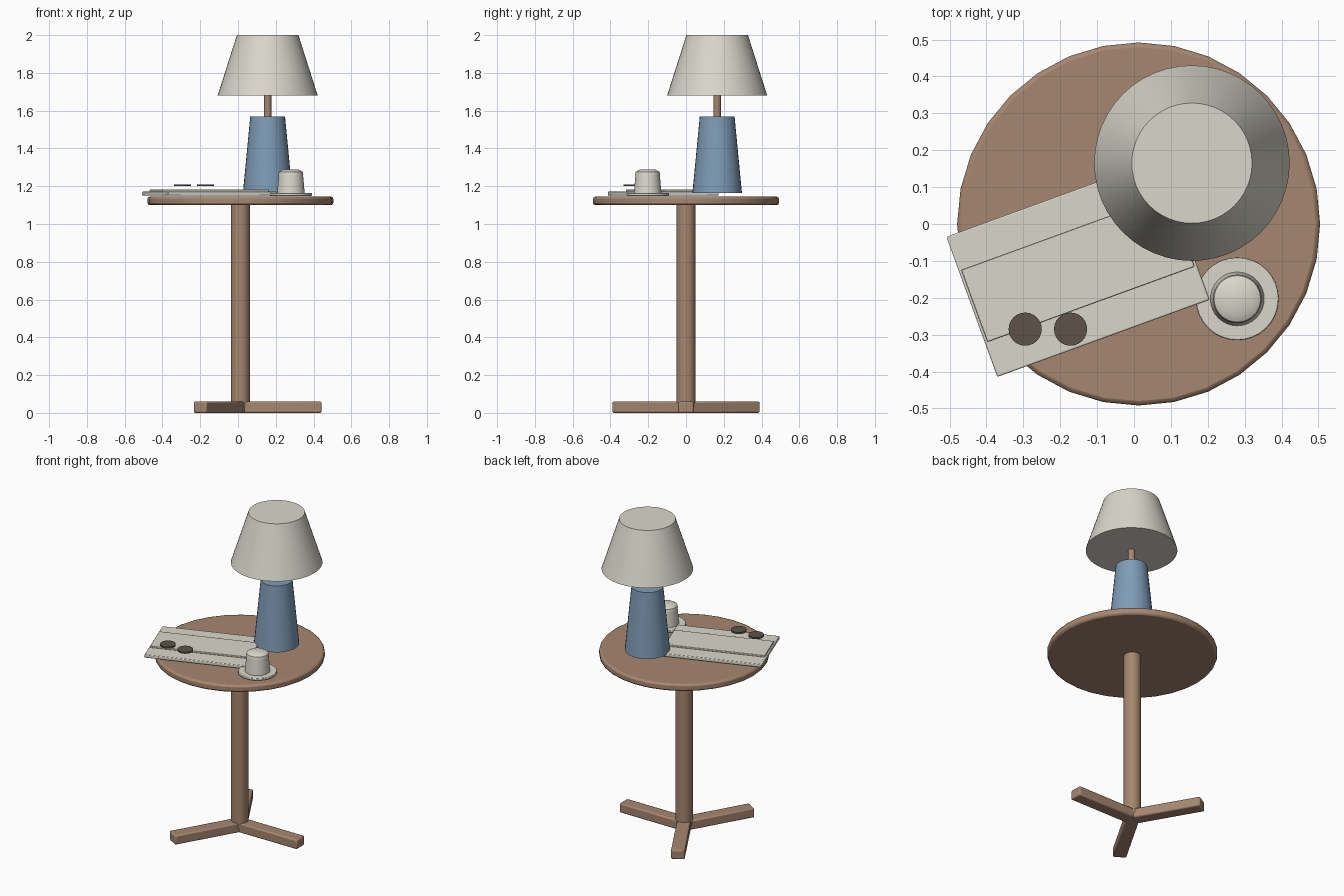
import bpy
from math import radians, cos, sin

cube = bpy.data.objects.get("Cube")
if cube:
    bpy.data.objects.remove(cube, do_unlink=True)


def material(name, rgb):
    m = bpy.data.materials.new(name)
    m.use_nodes = True
    m.diffuse_color = (*rgb, 1)
    m.node_tree.nodes["Principled BSDF"].inputs["Base Color"].default_value = (*rgb, 1)
    return m


wood = material("warm wood", (0.38, 0.24, 0.16))
cream = material("cream", (0.70, 0.68, 0.60))
blue = material("dusty blue", (0.21, 0.33, 0.47))
dark = material("dark brown", (0.107, 0.084, 0.067))


def finish(name, mat, bevel):
    ob = bpy.context.object
    ob.name = name
    ob.data.materials.append(mat)
    if bevel:
        mod = ob.modifiers.new("soft edges", "BEVEL")
        mod.width = bevel
        mod.segments = 2
        mod.limit_method = "ANGLE"
        mod.angle_limit = radians(40)
    bpy.ops.object.shade_smooth_by_angle(angle=radians(35))
    return ob


def cone(name, mat, centre, z0, z1, r0, r1, sides=32, bevel=0):
    """Upright capped frustum between two heights."""
    bpy.ops.mesh.primitive_cone_add(
        vertices=sides, radius1=r0, radius2=r1, depth=z1 - z0,
        location=(*centre, (z0 + z1) / 2))
    return finish(name, mat, bevel)


def box(name, mat, centre, z0, z1, length, width, angle, bevel):
    """Flat box turned about z."""
    bpy.ops.mesh.primitive_cube_add(
        size=1, location=(*centre, (z0 + z1) / 2), rotation=(0, 0, radians(angle)))
    bpy.context.object.scale = (length, width, z1 - z0)
    bpy.ops.object.transform_apply(location=False, rotation=False, scale=True)
    return finish(name, mat, bevel)


# Table: top, post and three-legged foot
hub = (0.0125, 0)
cone("table_top", wood, hub, 1.10, 1.145, 0.492, 0.492, bevel=0.012)
cone("post", wood, hub, 0.03, 1.10, 0.05, 0.05)
leg_length = 0.43
for i in range(3):
    a = radians(120 * i)
    mid = (hub[0] + cos(a) * leg_length / 2, sin(a) * leg_length / 2)
    box(f"foot_leg_{i + 1}", wood, mid, 0, 0.06, leg_length, 0.08, 120 * i, 0.008)

# Lamp: tapered base, stem and closed shade
lamp = (0.157, 0.165)
cone("lamp_base", blue, lamp, 1.165, 1.57, 0.131, 0.092)
cone("lamp_stem", wood, lamp, 1.57, 1.69, 0.02, 0.02, sides=16)
cone("lamp_shade", cream, lamp, 1.68, 2.0, 0.265, 0.163, sides=48)

# Folded paper: wide sheet with a narrower fold on top
paper = (-0.152, -0.12)
box("paper_sheet", cream, paper, 1.15, 1.171, 0.612, 0.404, 20, 0.004)
box("paper_fold", cream, paper, 1.171, 1.182, 0.597, 0.207, 20, 0.002)

# Pair of round lenses
for side, x in (("right", -0.295), ("left", -0.172)):
    cone(side + "_lens", dark, (x, -0.285), 1.20, 1.21, 0.045, 0.045, sides=24)

# Cup with a sloped lid on a saucer
cup = (0.28, -0.203)
cone("saucer", cream, cup, 1.149, 1.163, 0.112, 0.112, bevel=0.003)
cone("cup_body", cream, cup, 1.163, 1.265, 0.073, 0.064)
cone("cup_lid_rim", cream, cup, 1.262, 1.276, 0.066, 0.063)
cone("cup_lid_top", cream, cup, 1.276, 1.288, 0.063, 0.042)
